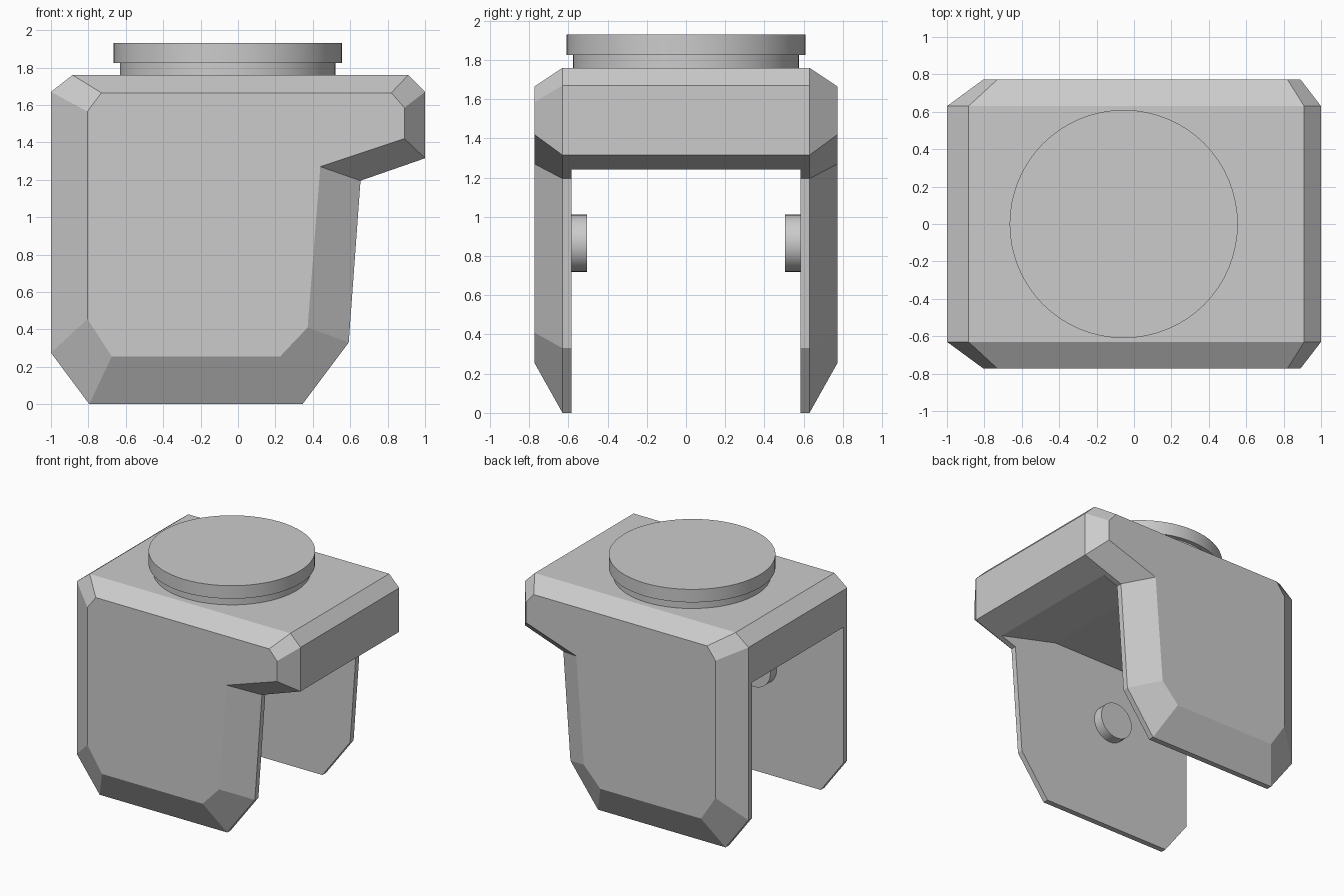
import bpy, bmesh
from math import radians

if "Cube" in bpy.data.objects:
    bpy.data.objects.remove(bpy.data.objects["Cube"])

def loft(name, rings):
    """Closed solid through rings of (x, z) points, each at its own y."""
    bm = bmesh.new()
    loops = [[bm.verts.new((x, y, z)) for x, z in pts] for y, pts in rings]
    n = len(loops[0])
    for a, b in zip(loops, loops[1:]):
        for i in range(n):
            bm.faces.new((a[i], a[(i + 1) % n], b[(i + 1) % n], b[i]))
    bm.faces.new(loops[0])
    bm.faces.new(loops[-1])
    bmesh.ops.recalc_face_normals(bm, faces=bm.faces)
    me = bpy.data.meshes.new(name)
    bm.to_mesh(me)
    bm.free()
    ob = bpy.data.objects.new(name, me)
    bpy.context.collection.objects.link(ob)
    return ob

def disc(name, r, depth, loc, rot=(0, 0, 0), sides=64):
    bpy.ops.mesh.primitive_cylinder_add(vertices=sides, radius=r, depth=depth,
                                        location=loc, rotation=rot)
    ob = bpy.context.object
    ob.name = name
    bpy.ops.object.shade_smooth_by_angle(angle=radians(30))
    return ob

# Chamfered bracket body: full silhouette and smaller outer cheek outline
full = [(-1, 1.67), (-.885, 1.76), (.91, 1.76), (1, 1.67), (1, 1.315),
        (.655, 1.195), (.592, .33), (.345, 0), (-.795, 0), (-1, .275)]
cheek = [(-.805, 1.565), (-.73, 1.665), (.82, 1.665), (.89, 1.585), (.89, 1.42),
         (.44, 1.27), (.372, .41), (.225, .255), (-.675, .255), (-.805, .455)]
body = loft("bracket_body", [(-.773, cheek), (-.63, full), (.63, full), (.773, cheek)])

# Cavity between the two cheeks
cavity = [(.79, 1.24), (.27, 1.37), (-1.2, 1.37), (-1.2, -.2), (1.2, -.2), (1.2, 1.24)]
cutter = loft("cavity_cutter", [(-.585, cavity), (.585, cavity)])
cutter.hide_render = True
mod = body.modifiers.new("cavity", 'BOOLEAN')
mod.operation = 'DIFFERENCE'
mod.solver = 'EXACT'
mod.object = cutter
bpy.context.view_layer.objects.active = body
bpy.ops.object.modifier_apply(modifier=mod.name)
bpy.data.objects.remove(cutter)

# Turntable collar and plate on top
disc("top_collar", .577, .075, (-.055, 0, 1.7925))
disc("top_plate", .61, .105, (-.055, 0, 1.8775))

# Pivot pegs on the inner walls
for side, label in ((-1, "front"), (1, "back")):
    disc(label + "_pivot_peg", .146, .08, (-.255, side * .545, .865),
         (radians(90), 0, 0), 32)
